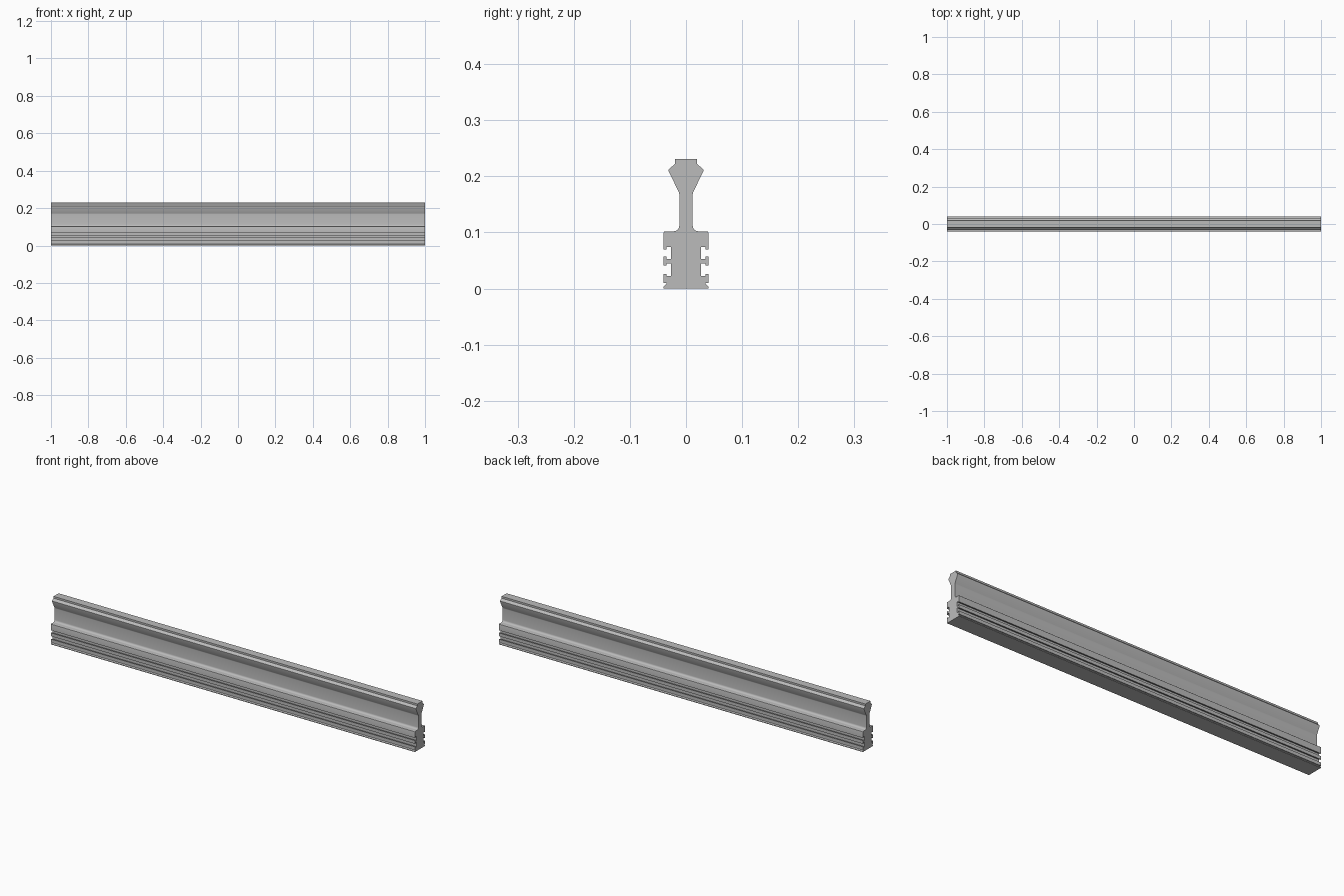
import bpy
import bmesh
from math import cos, sin, pi

cube = bpy.data.objects.get("Cube")
if cube:
    bpy.data.objects.remove(cube, do_unlink=True)

grey = bpy.data.materials.new("plain grey")
grey.use_nodes = True
colour = (0.5, 0.5, 0.5, 1)
grey.diffuse_color = colour
grey.node_tree.nodes["Principled BSDF"].inputs["Base Color"].default_value = colour

OUT, LIP, CORE, WEB = 0.04, 0.035, 0.027, 0.012


def arc(y, z, r, start, end, steps=6):
    """Points of a rounded corner, angles in quarter turns."""
    angles = [(start + (end - start) * i / steps) * pi / 2 for i in range(steps + 1)]
    return [(y + r * cos(a), z + r * sin(a)) for a in angles]


# Half section: foot with drip notch, then two hooked side slots
half = [(OUT, 0), (OUT, 0.003), (LIP, 0.008), (LIP, 0.01), (OUT, 0.01)]
for low, high in ((0.026, 0.041), (0.057, 0.07)):
    half += [(OUT, low), (LIP, low), (LIP, low - 0.004), (CORE, low - 0.004),
             (CORE, high + 0.004), (LIP, high + 0.004), (LIP, high), (OUT, high)]

# Shoulder, filleted web and flared head
half += arc(OUT - 0.003, 0.099, 0.003, 0, 1, 3)
half += arc(WEB + 0.01, 0.112, 0.01, 3, 2)
half += arc(WEB + 0.01, 0.168, 0.01, 2, 1.7, 3)
half += [(0.031, 0.209), (0.031, 0.212), (0.020, 0.222), (0.020, 0.231)]

outline = half + [(-y, z) for y, z in reversed(half)]

# Extrude the mirrored section along the whole length
bm = bmesh.new()
end = bm.faces.new([bm.verts.new((-1, y, z)) for y, z in outline])
moved = bmesh.ops.extrude_face_region(bm, geom=[end], use_keep_orig=True)["geom"]
bmesh.ops.translate(bm, vec=(2, 0, 0),
                    verts=[v for v in moved if isinstance(v, bmesh.types.BMVert)])
bmesh.ops.recalc_face_normals(bm, faces=bm.faces)
mesh = bpy.data.meshes.new("rail_bar")
bm.to_mesh(mesh)
bm.free()
mesh.materials.append(grey)

rail = bpy.data.objects.new("rail_bar", mesh)
bpy.context.collection.objects.link(rail)
bpy.context.view_layer.objects.active = rail
rail.select_set(True)
bpy.ops.object.shade_smooth_by_angle(angle=pi / 6)
